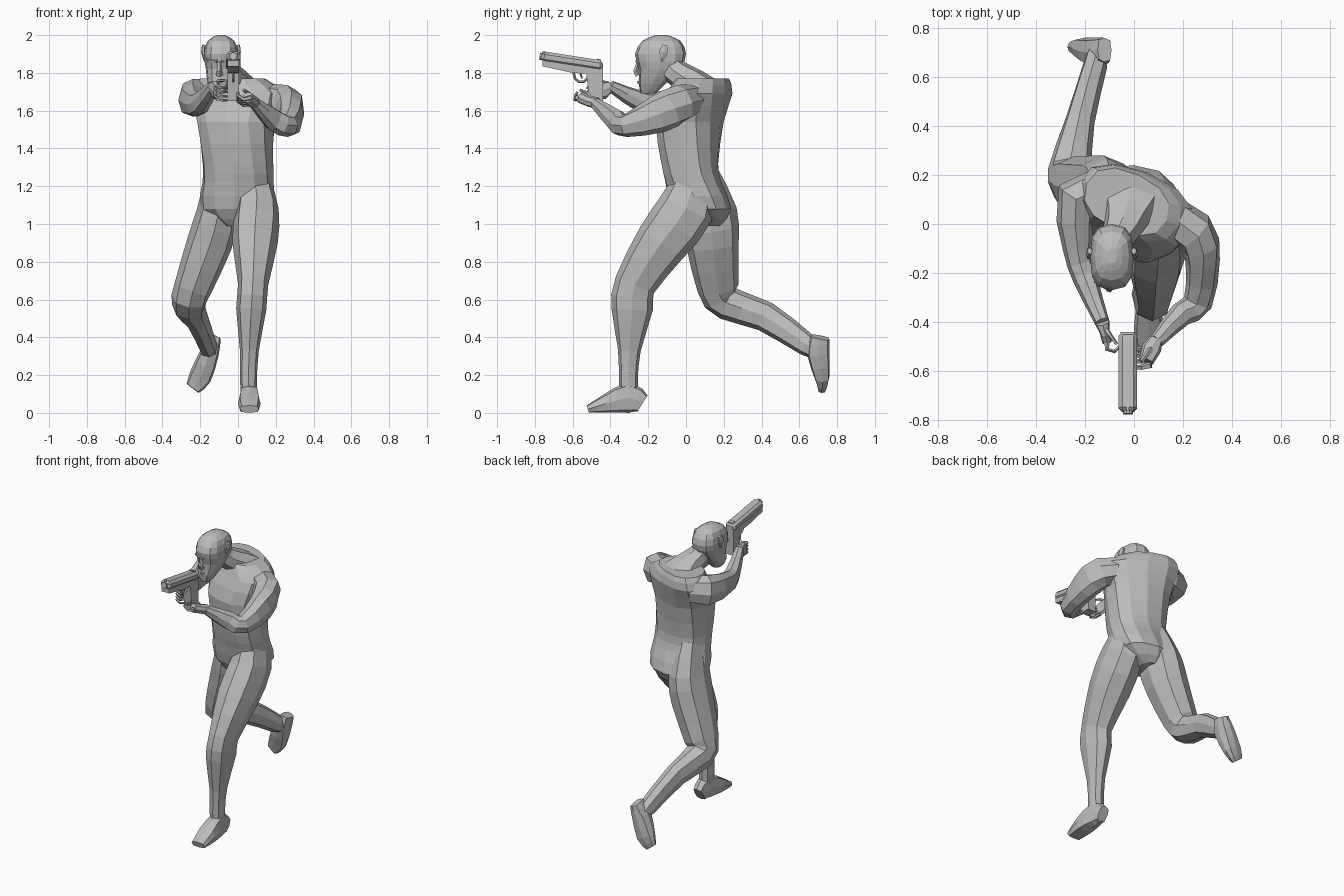
import bpy, bmesh
from math import sin, cos, pi, copysign
from mathutils import Vector

if "Cube" in bpy.data.objects:
    bpy.data.objects.remove(bpy.data.objects["Cube"])

ACROSS, BACK, UP = Vector((1, 0, 0)), Vector((0, 1, 0)), Vector((0, 0, 1))

colour = (.5, .5, .5, 1)
grey = bpy.data.materials.new("plain_grey")
grey.use_nodes = True
grey.diffuse_color = colour
grey.node_tree.nodes["Principled BSDF"].inputs["Base Color"].default_value = colour


def finish(name, bm):
    bmesh.ops.recalc_face_normals(bm, faces=bm.faces)
    mesh = bpy.data.meshes.new(name)
    bm.to_mesh(mesh)
    bm.free()
    mesh.materials.append(grey)
    obj = bpy.data.objects.new(name, mesh)
    bpy.context.collection.objects.link(obj)
    return obj


def ring(x, y, z, wide, deep):
    """One cross-section: centre, half size along the side axis, half size across it."""
    return Vector((x, y, z, wide, deep))


def smooth(rings):
    """Add a curved in-between section to every gap."""
    result = []
    for i, (this, after) in enumerate(zip(rings, rings[1:])):
        before, beyond = rings[max(i - 1, 0)], rings[min(i + 2, len(rings) - 1)]
        both = this + after
        result += [this, both / 2 + (both - before - beyond) / 16]
    return result + [rings[-1]]


def skin(name, rings, side, sides=8, square=.85, level=False, turn=0):
    """Loft the sections; level ones stay flat and may turn with height."""
    bm = bmesh.new()
    loops = []
    for i, section in enumerate(rings):
        before, after = rings[max(i - 1, 0)], rings[min(i + 1, len(rings) - 1)]
        along = UP if level else (after - before).to_3d().normalized()
        axis = side - BACK * turn * (section.z - 1)
        u = (axis - along * axis.dot(along)).normalized()
        v = along.cross(u)
        loop = []
        for k in range(sides):
            angle = 2 * pi * k / sides
            a, b = [copysign(abs(f) ** square, f) for f in (cos(angle), sin(angle))]
            loop.append(bm.verts.new(section.to_3d() + u * a * section[3] + v * b * section[4]))
        loops.append(loop)
    for low, high in zip(loops, loops[1:]):
        for k in range(sides):
            n = (k + 1) % sides
            bm.faces.new((low[k], low[n], high[n], high[k]))
    bm.faces.new(loops[0])
    bm.faces.new(loops[-1])
    return finish(name, bm)


def rod(name, points, start, end, side=ACROSS, sides=5):
    """Thin tapering rod through points."""
    last = len(points) - 1
    rings = []
    for i, point in enumerate(points):
        radius = start + (end - start) * i / last
        rings.append(ring(*point, wide=radius, deep=radius))
    return skin(name, rings, side, sides, square=1)


def plate(name, outline, width, x):
    """Side outline in (y, z), extruded across x."""
    bm = bmesh.new()
    face = bm.faces.new([bm.verts.new((x - width / 2, y, z)) for y, z in outline])
    made = bmesh.ops.extrude_face_region(bm, geom=[face])["geom"]
    moved = [item for item in made if isinstance(item, bmesh.types.BMVert)]
    bmesh.ops.translate(bm, vec=ACROSS * width, verts=moved)
    return finish(name, bm)


# Torso, twisting so the left shoulder leads
skin("torso", smooth([
    ring(-.02, .08, .99, wide=.06, deep=.1),
    ring(-.01, .08, 1.08, wide=.19, deep=.16),
    ring(0, .04, 1.22, wide=.19, deep=.15),
    ring(0, .02, 1.32, wide=.19, deep=.15),
    ring(-.01, .02, 1.54, wide=.21, deep=.17),
    ring(0, .07, 1.69, wide=.25, deep=.15),
    ring(-.03, .09, 1.77, wide=.18, deep=.12),
]), ACROSS, sides=12, level=True, turn=.6)

# Neck, spreading into the shoulders, and head
skin("neck", smooth([
    ring(-.01, .11, 1.68, wide=.16, deep=.1),
    ring(-.03, .03, 1.75, wide=.1, deep=.08),
    ring(-.06, -.05, 1.8, wide=.07, deep=.07),
    ring(-.09, -.11, 1.86, wide=.06, deep=.07),
]), ACROSS)
skin("head", smooth([
    ring(-.1, -.2, 1.69, wide=.03, deep=.04),
    ring(-.1, -.18, 1.74, wide=.06, deep=.07),
    ring(-.09, -.14, 1.82, wide=.08, deep=.11),
    ring(-.09, -.135, 1.9, wide=.09, deep=.135),
    ring(-.09, -.13, 1.97, wide=.07, deep=.1),
    ring(-.09, -.13, 2, wide=.02, deep=.03),
]), ACROSS, sides=12, square=.75, level=True)
rod("nose", [(-.1, -.25, 1.86), (-.1, -.265, 1.81), (-.1, -.25, 1.79)], start=.01, end=.02)
rod("mouth", [(-.13, -.23, 1.75), (-.1, -.25, 1.75), (-.07, -.23, 1.75)], start=.01, end=.01, side=UP)
for name, s in (("left", 1), ("right", -1)):
    x = -.09 + s * .09
    skin(name + "_ear", smooth([
        ring(x, -.11, 1.945, wide=.01, deep=.015),
        ring(x + s * .005, -.12, 1.91, wide=.01, deep=.025),
        ring(x - s * .01, -.13, 1.86, wide=.01, deep=.01),
    ]), ACROSS, sides=6)
    rod(name + "_brow", [(-.1 + s * .06, -.23, 1.865), (-.1 + s * .01, -.26, 1.86)],
        start=.01, end=.01, side=UP)

# Left leg carries the weight, right leg trails
skin("left_leg", smooth([
    ring(.08, .05, 1.27, wide=.08, deep=.1),
    ring(.1, 0, 1.08, wide=.115, deep=.15),
    ring(.09, -.13, .9, wide=.12, deep=.14),
    ring(.08, -.27, .68, wide=.08, deep=.11),
    ring(.07, -.285, .55, wide=.08, deep=.11),
    ring(.06, -.3, .33, wide=.05, deep=.06),
    ring(.055, -.305, .17, wide=.045, deep=.05),
    ring(.06, -.3, .07, wide=.04, deep=.05),
]), ACROSS)
skin("left_foot", smooth([
    ring(.06, -.23, .05, wide=.035, deep=.05),
    ring(.06, -.3, .08, wide=.045, deep=.08),
    ring(.06, -.42, .05, wide=.06, deep=.05),
    ring(.06, -.52, .02, wide=.05, deep=.02),
]), ACROSS, square=.6)
skin("right_leg", smooth([
    ring(-.09, .07, 1.27, wide=.08, deep=.1),
    ring(-.11, .12, 1.06, wide=.11, deep=.15),
    ring(-.15, .14, .9, wide=.12, deep=.14),
    ring(-.24, .17, .66, wide=.1, deep=.11),
    ring(-.26, .22, .58, wide=.09, deep=.09),
    ring(-.22, .42, .51, wide=.06, deep=.08),
    ring(-.16, .64, .36, wide=.05, deep=.06),
    ring(-.15, .71, .32, wide=.04, deep=.04),
]), ACROSS)
skin("right_foot", smooth([
    ring(-.12, .71, .4, wide=.03, deep=.05),
    ring(-.15, .7, .32, wide=.05, deep=.06),
    ring(-.2, .72, .19, wide=.06, deep=.04),
    ring(-.24, .72, .13, wide=.04, deep=.02),
]), ACROSS, square=.6)

# Arms reach round to the weapon
skin("left_arm", smooth([
    ring(.1, .05, 1.67, wide=.07, deep=.08),
    ring(.24, -.03, 1.64, wide=.1, deep=.09),
    ring(.28, -.15, 1.58, wide=.1, deep=.07),
    ring(.26, -.32, 1.52, wide=.06, deep=.06),
    ring(.19, -.37, 1.55, wide=.06, deep=.05),
    ring(.09, -.48, 1.64, wide=.03, deep=.03),
]), UP)
skin("right_arm", smooth([
    ring(-.1, .13, 1.67, wide=.08, deep=.08),
    ring(-.23, .11, 1.67, wide=.1, deep=.09),
    ring(-.23, -.1, 1.64, wide=.07, deep=.06),
    ring(-.2, -.22, 1.64, wide=.06, deep=.05),
    ring(-.13, -.4, 1.73, wide=.03, deep=.03),
]), UP)

# Hands: flat palm, four curled fingers and a thumb
skin("left_palm", [
    ring(.09, -.47, 1.64, wide=.03, deep=.03),
    ring(.07, -.51, 1.65, wide=.03, deep=.04),
    ring(.05, -.56, 1.67, wide=.03, deep=.03),
], UP)
skin("right_palm", [
    ring(-.13, -.4, 1.73, wide=.03, deep=.03),
    ring(-.12, -.44, 1.71, wide=.05, deep=.02),
    ring(-.11, -.48, 1.7, wide=.04, deep=.02),
], UP)
for i in range(4):
    y, z = -.5 - i * .025, 1.64 + i * .01
    rod("left_finger", [(.07, y, z), (.03, y - .01, z - .01), (0, y - .01, z + .01), (0, y, z + .03)],
        start=.014, end=.007, side=BACK)
    z = 1.73 - i * .022
    rod("right_finger", [(-.11, -.46, z), (-.11, -.51, z), (-.08, -.52, z - .01), (-.06, -.5, z - .01)],
        start=.012, end=.006, side=UP)
rod("left_thumb", [(.08, -.5, 1.65), (.06, -.52, 1.69), (.03, -.56, 1.71)], start=.014, end=.008)
rod("right_thumb", [(-.12, -.42, 1.74), (-.1, -.45, 1.76), (-.07, -.49, 1.76)], start=.012, end=.007)

# Pistol, muzzle slightly raised
gun = -.025
slide = plate("pistol_slide", [(-.76, 1.915), (-.77, 1.86), (-.44, 1.81), (-.44, 1.865)], width=.075, x=gun)
bevel = slide.modifiers.new("cut_corners", "BEVEL")
bevel.width, bevel.segments = .015, 1
plate("pistol_frame", [(-.76, 1.88), (-.76, 1.835), (-.6, 1.8), (-.44, 1.79), (-.44, 1.83)], width=.06, x=gun)
plate("pistol_grip", [(-.53, 1.81), (-.44, 1.8), (-.44, 1.65), (-.51, 1.65)], width=.06, x=gun)
guard = [(gun, -.555 - cos(pi * k / 5) * .04, 1.8 - sin(pi * k / 5) * .05) for k in range(6)]
rod("trigger_guard", guard, start=.007, end=.007, sides=4)
rod("trigger", [(gun, -.56, 1.8), (gun, -.55, 1.77)], start=.006, end=.004, sides=4)
rod("muzzle", [(gun, -.75, 1.885), (gun, -.775, 1.888)], start=.02, end=.02, sides=10)
for name, y, z, width in (("front_sight", -.75, 1.9, .01), ("rear_sight", -.46, 1.86, .04)):
    plate(name, [(y - .01, z), (y - .01, z + .015), (y + .01, z + .01), (y + .01, z)], width, gun)
